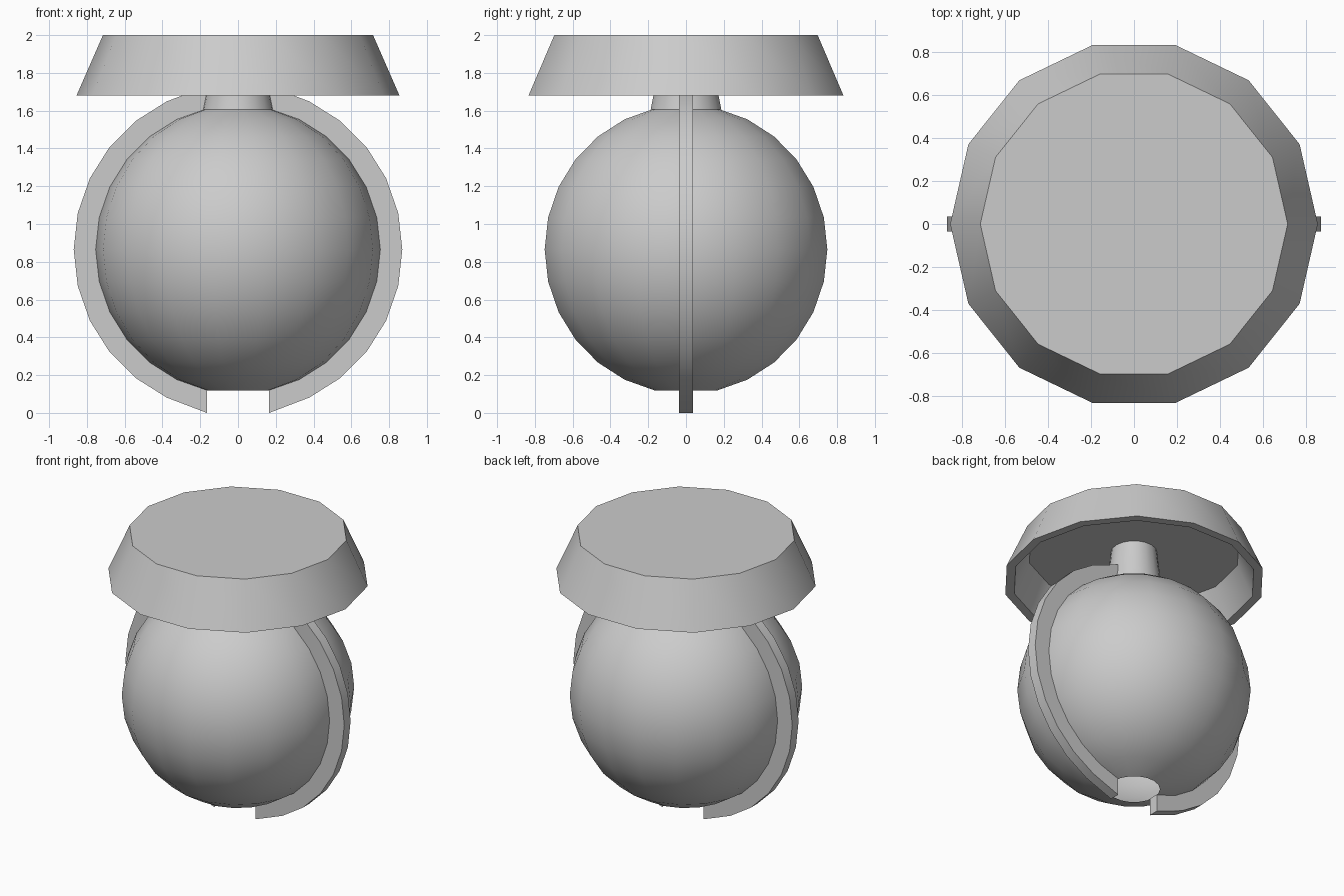
import bpy, bmesh
from math import sin, cos, pi, radians

if "Cube" in bpy.data.objects:
    bpy.data.objects.remove(bpy.data.objects["Cube"])

CZ = 0.865            # height of the globe centre
STEP = 2 * pi / 28    # arc step shared by globe and bands


def finish(bm, name):
    bmesh.ops.recalc_face_normals(bm, faces=bm.faces)
    mesh = bpy.data.meshes.new(name)
    bm.to_mesh(mesh)
    bm.free()
    obj = bpy.data.objects.new(name, mesh)
    bpy.context.collection.objects.link(obj)
    bpy.ops.object.select_all(action='DESELECT')
    obj.select_set(True)
    bpy.context.view_layer.objects.active = obj
    bpy.ops.object.shade_smooth_by_angle(angle=radians(30))
    return obj


def lathe(name, profile, sides, cap_ends=False):
    """Revolve (radius, z) points about z."""
    bm = bmesh.new()
    rings = [[bm.verts.new((r * cos(2 * pi * i / sides), r * sin(2 * pi * i / sides), z))
              for i in range(sides)] for r, z in profile]
    for a, b in zip(rings, rings[1:]):
        for i in range(sides):
            j = (i + 1) % sides
            bm.faces.new((a[i], a[j], b[j], b[i]))
    if cap_ends:
        bm.faces.new(rings[0])
        bm.faces.new(rings[-1])
    return finish(bm, name)


# Hollow cap: top, sloping wall, rim and recessed ceiling
lathe("cap", [(0.715, 2.0), (0.855, 1.68), (0.795, 1.68), (0.695, 1.9)], 14, cap_ends=True)

# Tapered stem joining globe and cap
lathe("stem", [(0.19, 1.605), (0.175, 1.68), (0.15, 1.9)], 18)

# Round globe, open at the bottom
globe = [(0.76 * cos(k * STEP), CZ + 0.765 * sin(k * STEP)) for k in range(-6, 7)]
lathe("globe", globe, 18)


# Thin flat bands around the sides, cut square at both ends
def band(name, side):
    outer = [(0.87 * cos(k * STEP), CZ + 0.87 * sin(k * STEP)) for k in range(-5, 6)]
    outer = [(0.165, 0.0)] + outer + [(0.165, 2 * CZ)]
    inner = [(0.74 * cos(k * STEP), CZ + 0.74 * sin(k * STEP)) for k in range(-5, 6)]
    inner = [(0.165, 0.125)] + inner + [(0.165, 2 * CZ - 0.125)]
    bm = bmesh.new()
    rows = [[bm.verts.new((side * x, y, z)) for x, z in pts]
            for pts, y in ((outer, -0.036), (outer, 0.036), (inner, 0.036), (inner, -0.036))]
    for a, b in zip(rows, rows[1:] + rows[:1]):
        for i in range(len(outer) - 1):
            bm.faces.new((a[i], a[i + 1], b[i + 1], b[i]))
    for end in (0, -1):
        bm.faces.new([row[end] for row in rows])
    return finish(bm, name)


band("right_band", 1)
band("left_band", -1)
